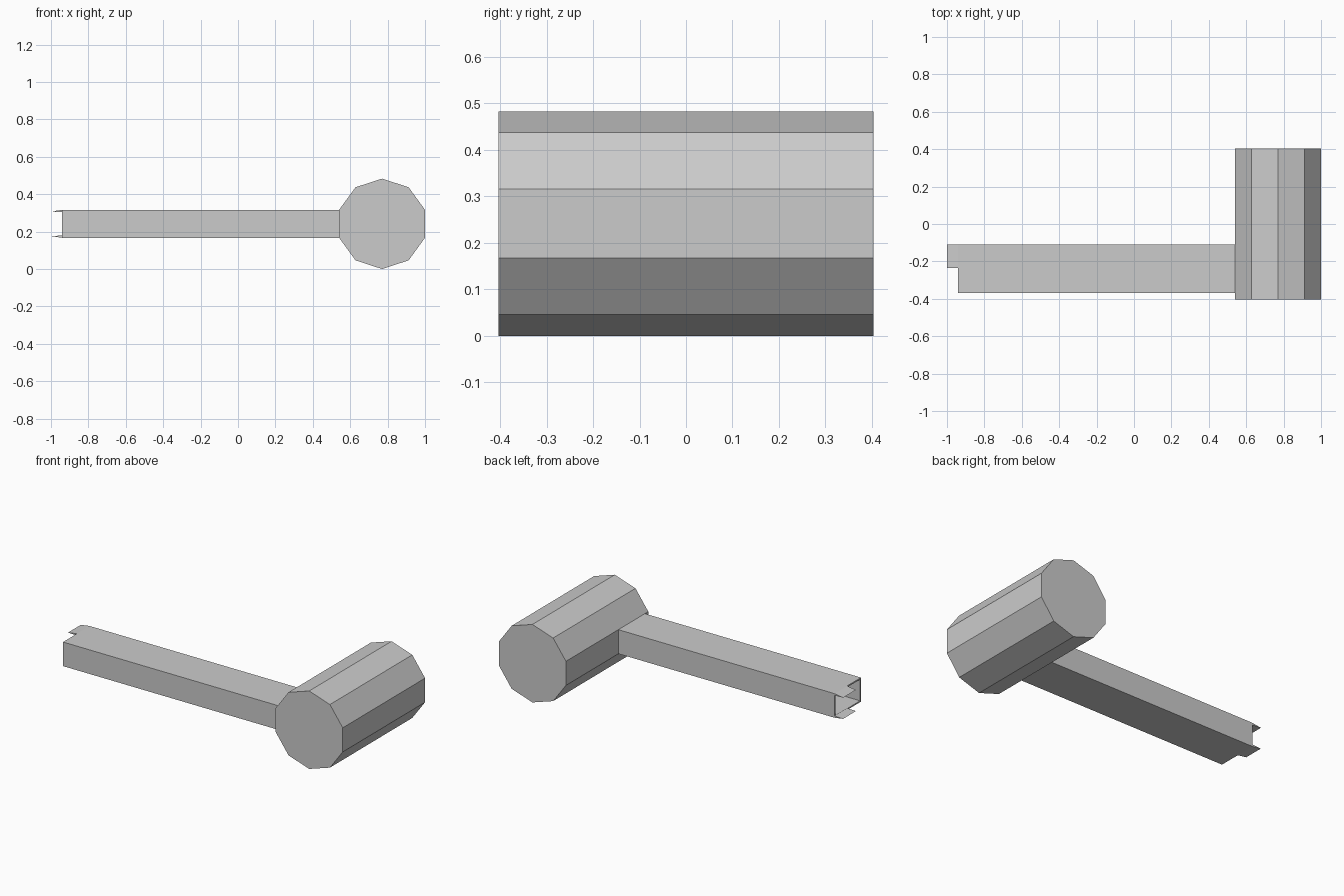
import bpy, bmesh, math
from mathutils import Matrix, Vector

if "Cube" in bpy.data.objects:
    bpy.data.objects.remove(bpy.data.objects["Cube"])

R = 0.2415                                   # head radius
ZC = R                                       # head and handle centre height
HX = 1.0 - R * math.cos(math.radians(18))    # head axis in x
HALF = R * math.sin(math.radians(18))        # handle half height = half a facet
X_ROOT = HX - R * math.cos(math.radians(18)) # facet where the handle joins
X_END, X_TIP = -0.94, -1.0
Y0, Y1, Y_TAB = -0.37, -0.11, -0.235
WALL = 0.012


def finish(bm, name):
    bmesh.ops.recalc_face_normals(bm, faces=bm.faces)
    mesh = bpy.data.meshes.new(name)
    bm.to_mesh(mesh)
    bm.free()
    obj = bpy.data.objects.new(name, mesh)
    bpy.context.collection.objects.link(obj)
    return obj


def prism(name, profile, y0, y1):
    """Extrude an (x, z) profile along y."""
    bm = bmesh.new()
    face = bm.faces.new([bm.verts.new((x, y0, z)) for x, z in profile])
    ext = bmesh.ops.extrude_face_region(bm, geom=[face])["geom"]
    bmesh.ops.translate(bm, vec=(0, y1 - y0, 0),
                        verts=[v for v in ext if isinstance(v, bmesh.types.BMVert)])
    return finish(bm, name)


# Ten-sided hammer head lying along y
prism("hammer_head",
      [(HX + R * math.cos(math.radians(18 + 36 * i)),
        ZC + R * math.sin(math.radians(18 + 36 * i))) for i in range(10)],
      -0.403, 0.403)

# Hollow square handle, open at the free end
bm = bmesh.new()
size = Vector((X_ROOT - X_END, Y1 - Y0, 2 * HALF))
centre = Vector(((X_ROOT + X_END) / 2, (Y0 + Y1) / 2, ZC))
bmesh.ops.create_cube(bm, size=1, matrix=Matrix.Translation(centre) @ Matrix.Diagonal((*size, 1)))
bm.normal_update()
end = min(bm.faces, key=lambda f: f.calc_center_median().x)
bmesh.ops.inset_region(bm, faces=[end], thickness=WALL)
inner = bmesh.ops.extrude_discrete_faces(bm, faces=[end])["faces"][0]
bmesh.ops.translate(bm, vec=(size.x - 0.02, 0, 0), verts=inner.verts)
finish(bm, "handle")

# Thin tapered tabs continuing the top and bottom walls
for name, s in (("tab_top", 1), ("tab_bottom", -1)):
    prism(name, [(X_END, ZC + s * HALF),
                 (X_TIP, ZC + s * (HALF - 0.009)),
                 (X_END, ZC + s * (HALF - WALL))], Y_TAB, Y1)
